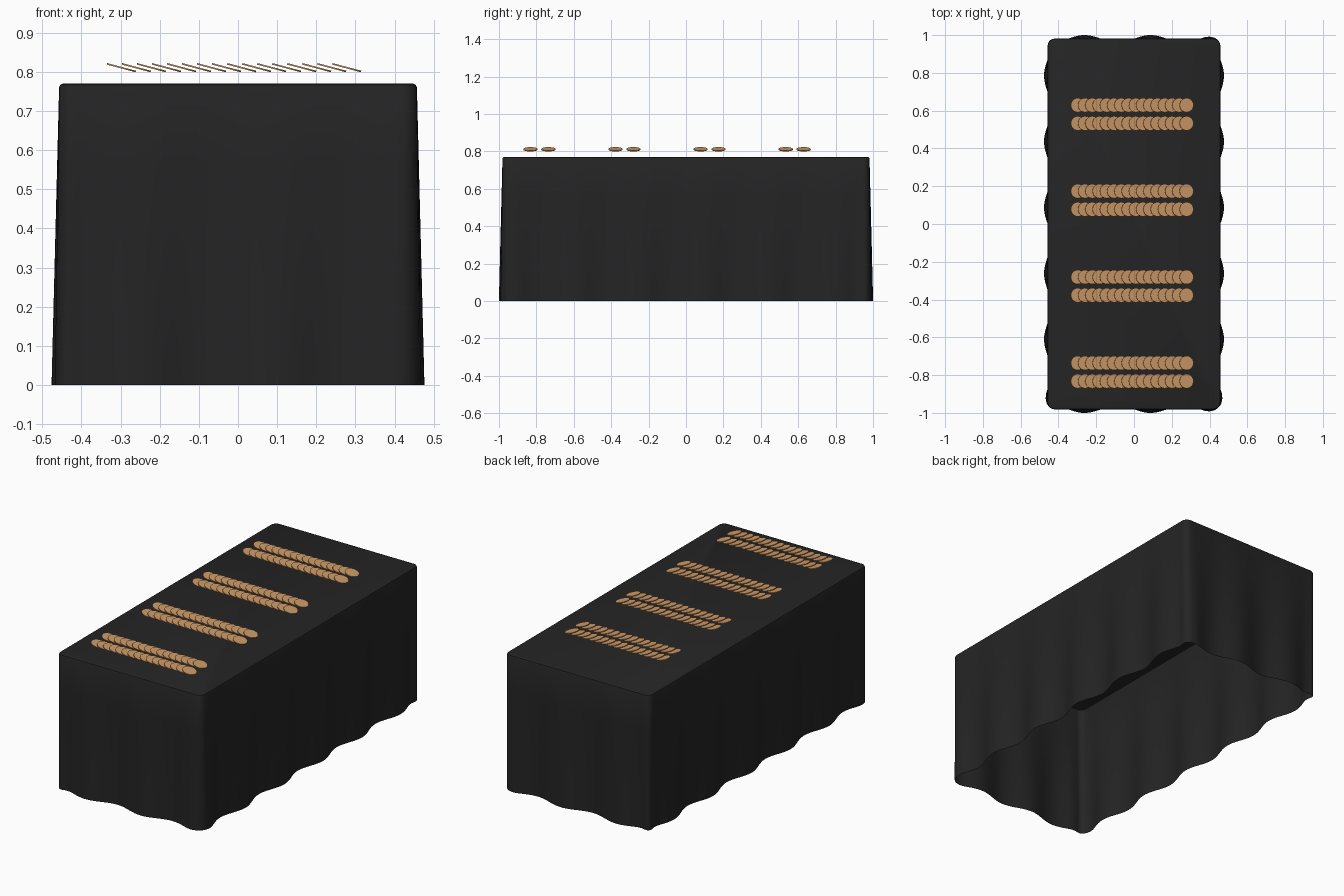
import bpy, bmesh, math
from mathutils import Matrix

if "Cube" in bpy.data.objects:
    bpy.data.objects.remove(bpy.data.objects["Cube"])

HX, HY, TOP = 0.457, 0.981, 0.77   # half sizes and height of the draped table
R = 0.035                          # plan corner radius
WAVE, FREQ = 0.0195, 18.0          # hem ripple


def material(name, rgb):
    m = bpy.data.materials.new(name)
    m.diffuse_color = (*rgb, 1)
    m.use_nodes = True
    m.node_tree.nodes["Principled BSDF"].inputs["Base Color"].default_value = m.diffuse_color
    return m


def finish(name, bm, mat, angle):
    me = bpy.data.meshes.new(name)
    bm.normal_update()
    bm.to_mesh(me)
    bm.free()
    ob = bpy.data.objects.new(name, me)
    bpy.context.collection.objects.link(ob)
    me.materials.append(mat)
    bpy.ops.object.select_all(action='DESELECT')
    bpy.context.view_layer.objects.active = ob
    ob.select_set(True)
    bpy.ops.object.shade_smooth_by_angle(angle=math.radians(angle))
    return ob


def outline():
    """Rounded rectangle as (x, y, normal x, normal y), counter-clockwise."""
    pts = []
    corners = [(1, 1), (-1, 1), (-1, -1), (1, -1)]
    for i, (sx, sy) in enumerate(corners):
        cx, cy = sx * (HX - R), sy * (HY - R)
        for k in range(7):
            a = math.pi / 2 * (i + k / 6)
            pts.append((cx + R * math.cos(a), cy + R * math.sin(a),
                        math.cos(a), math.sin(a)))
        # straight side to the next corner
        nx, ny = corners[(i + 1) % 4]
        a = math.pi / 2 * (i + 1)
        ox, oy = R * math.cos(a), R * math.sin(a)
        ex, ey = nx * (HX - R), ny * (HY - R)
        n = 36 if i % 2 == 0 else 80
        for k in range(1, n):
            t = k / n
            pts.append((cx + (ex - cx) * t + ox, cy + (ey - cy) * t + oy,
                        math.cos(a), math.sin(a)))
    return pts


def fade(d):
    t = max(0.0, min(1.0, d / 0.09))
    return t * t * (3 - 2 * t)


# tablecloth: open underneath, ripples growing toward the hem
bm = bmesh.new()
pts = outline()
rings = []
for z, inset in [(0, 0), (0.19, 0), (0.38, 0), (0.57, 0), (TOP - 0.009, 0),
                 (TOP - 0.0027, 0.0027), (TOP, 0.009)]:
    amp = WAVE * (1 - z / TOP)
    ring = []
    for x, y, nx, ny in pts:
        dx = amp * math.sin(FREQ * y) * fade(HY - abs(y)) - inset
        dy = amp * math.sin(FREQ * x) * fade(HX - abs(x)) - inset
        ring.append(bm.verts.new((x + nx * dx, y + ny * dy, z)))
    rings.append(ring)
n = len(pts)
for lo, hi in zip(rings, rings[1:]):
    for i in range(n):
        j = (i + 1) % n
        bm.faces.new((lo[i], lo[j], hi[j], hi[i]))
bm.faces.new(rings[-1])
finish("tablecloth", bm, material("black_cloth", (0.018, 0.018, 0.018)), 40)

# rows of overlapping tilted biscuits, laid out in four pairs
biscuit = material("biscuit", (0.62, 0.33, 0.14))
for p in range(4):
    for q in range(2):
        y = -0.832 + 0.455 * p + 0.096 * q
        bm = bmesh.new()
        for k in range(16):
            m = (Matrix.Translation((-0.298 + 0.0384 * k, y, 0.811))
                 @ Matrix.Rotation(0.26, 4, 'Y'))
            bmesh.ops.create_cone(bm, cap_ends=True, segments=28, radius1=0.038,
                                  radius2=0.038, depth=0.004, matrix=m)
        finish(f"biscuit_row_{p * 2 + q + 1}", bm, biscuit, 30)
